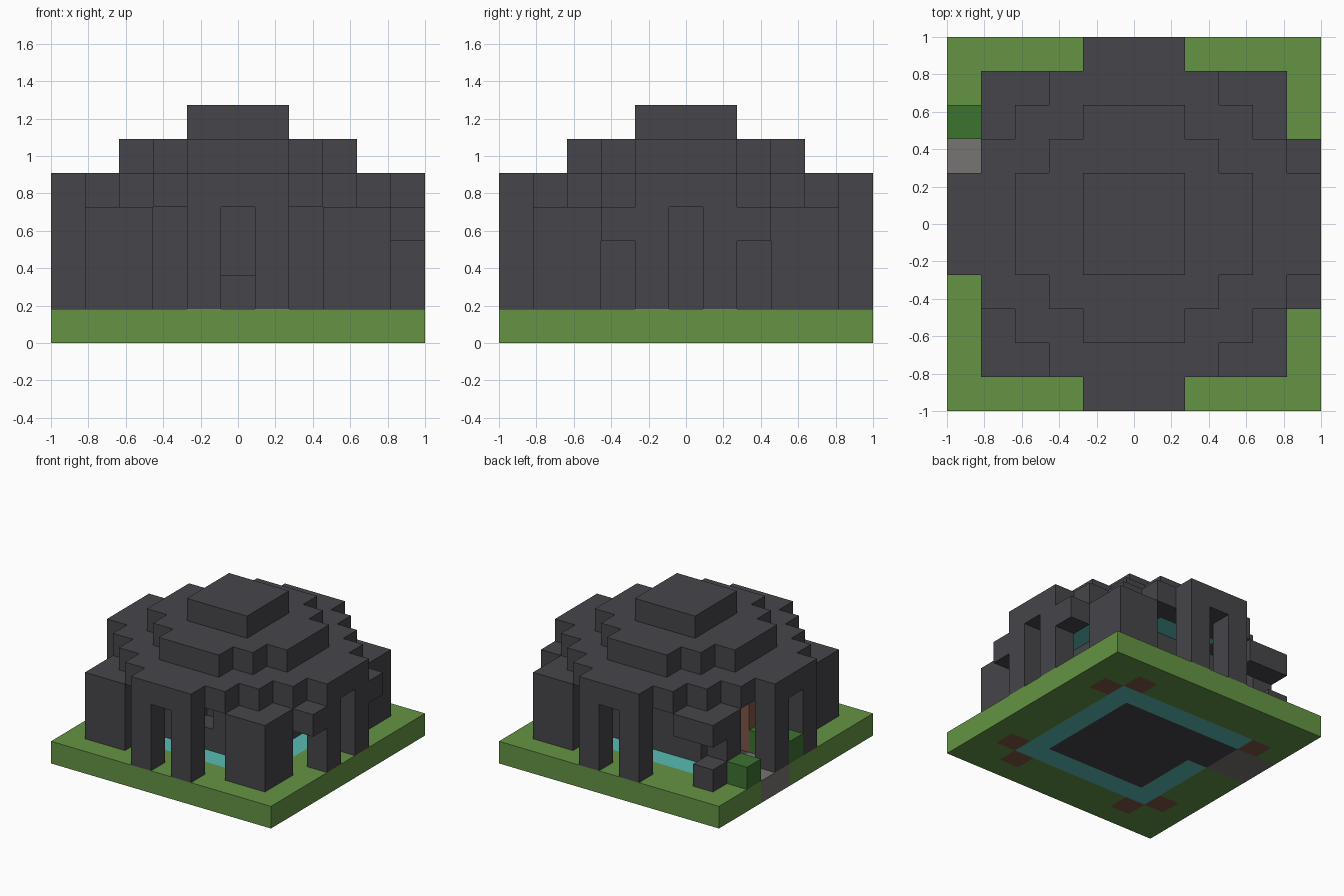
import bpy, bmesh
from mathutils import Vector

if "Cube" in bpy.data.objects:
    bpy.data.objects.remove(bpy.data.objects["Cube"], do_unlink=True)

N = 11
UNIT = 2 / N
SPAN = range(-5, 6)


def material(name, rgb):
    def linear(c):
        c /= 255
        return c / 12.92 if c < 0.04 else ((c + 0.055) / 1.055) ** 2.4
    col = (*[linear(c) for c in rgb], 1)
    m = bpy.data.materials.new(name)
    m.use_nodes = True
    m.diffuse_color = col
    m.node_tree.nodes["Principled BSDF"].inputs["Base Color"].default_value = col
    return m


STONE = material("dark stone", (70, 69, 74))
GRASS = material("grass green", (100, 148, 68))
LEAF = material("leaf green", (60, 115, 48))
PATH = material("path grey", (119, 117, 115))
TEAL = material("teal", (88, 187, 180))
WOOD = material("wood brown", (126, 87, 70))

parts = {}      # part name -> (material, cells)
filled = set()  # every occupied cell


def part(name, mat, cells):
    """Claim the given cells that are still free."""
    cells = set(cells) - filled
    filled.update(cells)
    parts[name] = (mat, cells)


def layer(rule, *levels):
    return {(x, y, z) for x in SPAN for y in SPAN for z in levels if rule(x, y)}


def reach(x, y):
    return max(abs(x), abs(y))


def steps(x, y):
    return abs(x) + abs(y)


# Ground slab with inlaid floor
part("path", PATH, layer(lambda x, y: x <= -4 and y in (1, 2), 0))
part("core_floor", STONE, layer(
    lambda x, y: reach(x, y) <= 2 or (x == -3 and y in (1, 2)), 0))
part("floor_ring", TEAL, layer(lambda x, y: reach(x, y) <= 3, 0))
part("pillar_footings", WOOD, layer(
    lambda x, y: reach(x, y) == 4 and steps(x, y) == 7 and (x, y) != (-3, 4), 0))
part("ground", GRASS, layer(lambda x, y: True, 0))

# Inner core with a front niche
part("core", STONE, layer(lambda x, y: reach(x, y) <= 2, 1, 2, 3)
     - {(0, -2, 2), (0, -2, 3)})
part("wooden_post", WOOD, {(-3, 0, z) for z in (1, 2, 3)})

# Corner pillars, one of them broken
part("corner_pillars", STONE, layer(
    lambda x, y: reach(x, y) == 4 and steps(x, y) >= 7, 1, 2, 3)
    - {(-4, 4, 2), (-3, 4, 1), (-3, 4, 2)})

# Door posts on the four sides and the side brackets
part("door_posts", STONE, layer(
    lambda x, y: reach(x, y) == 5 and min(abs(x), abs(y)) == 1, 1, 2, 3))
part("side_brackets", STONE, {(5, y, 3) for y in (-2, 2)})

# Stepped roof
part("ceiling_ring", TEAL, layer(
    lambda x, y: reach(x, y) == 3 and steps(x, y) <= 4, 4))
part("roof_lower", STONE, layer(lambda x, y: steps(x, y) <= 6, 4))
part("roof_middle", STONE, layer(
    lambda x, y: reach(x, y) <= 3 and steps(x, y) <= 4, 5))
part("roof_cap", STONE, layer(lambda x, y: reach(x, y) <= 1, 6))

# Bushes
part("bushes", LEAF, {(-5, 3, 1), (-5, 0, 1), (-4, 0, 1)})


def build(name, mat, cells):
    """Mesh only the exposed sides of the cells and merge flat areas."""
    bm = bmesh.new()
    for cell in cells:
        centre = Vector(cell) + Vector((0, 0, 0.5))
        for axis in range(3):
            for sign in (-1, 1):
                n = Vector((0, 0, 0))
                n[axis] = sign
                if tuple(int(a + b) for a, b in zip(cell, n)) in filled:
                    continue
                u = Vector((0, 0, 0))
                u[(axis + 1) % 3] = 0.5
                v = n.cross(u)
                mid = centre + n / 2
                bm.faces.new([bm.verts.new((mid + a * u + b * v) * UNIT)
                              for a, b in ((-1, -1), (1, -1), (1, 1), (-1, 1))])
    bmesh.ops.remove_doubles(bm, verts=bm.verts, dist=0.001)
    bmesh.ops.dissolve_limit(bm, angle_limit=0.01, verts=bm.verts, edges=bm.edges)
    mesh = bpy.data.meshes.new(name)
    bm.to_mesh(mesh)
    bm.free()
    mesh.materials.append(mat)
    bpy.context.collection.objects.link(bpy.data.objects.new(name, mesh))


for name, (mat, cells) in parts.items():
    build(name, mat, cells)
